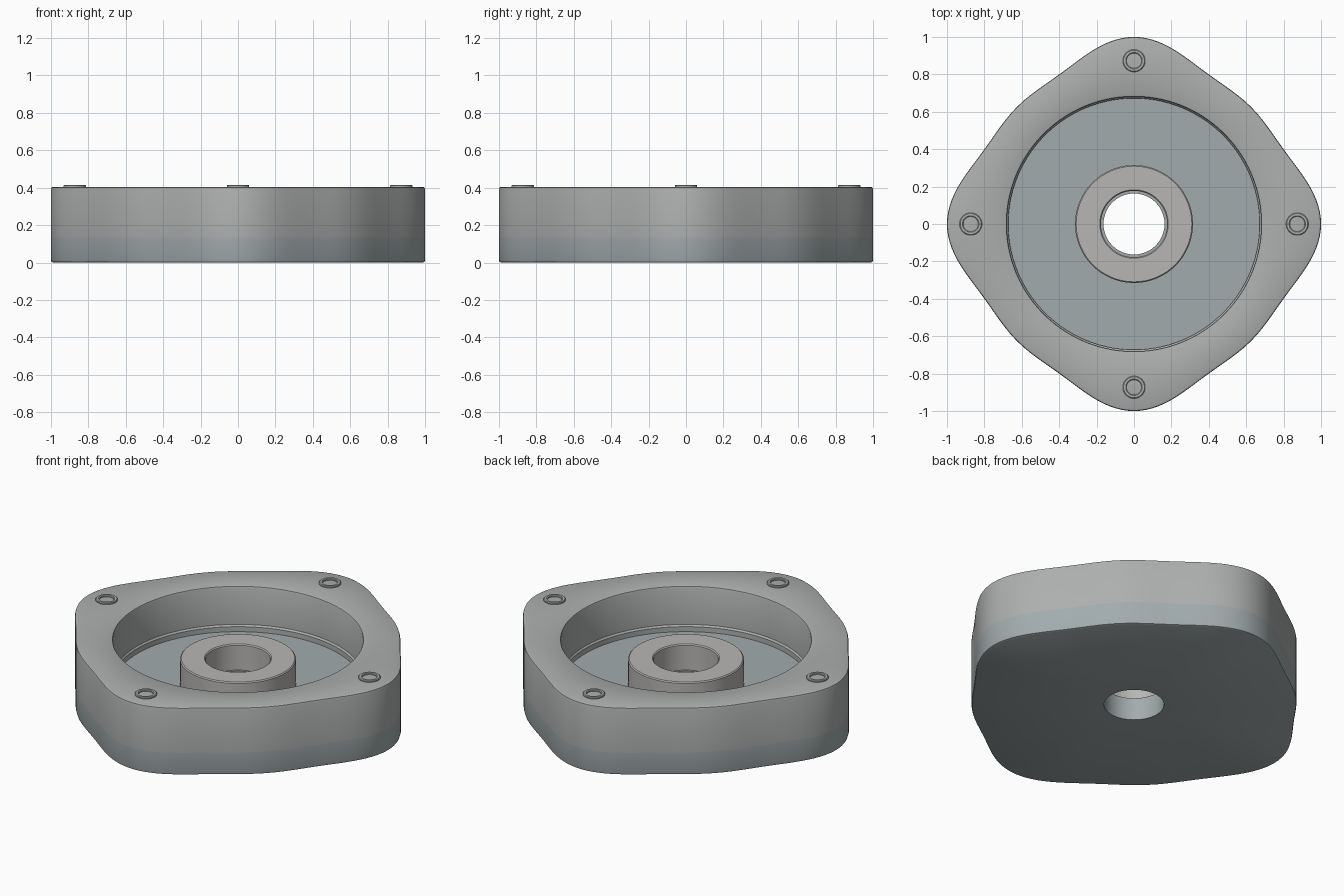
import bpy, bmesh, math

if "Cube" in bpy.data.objects:
    bpy.data.objects.remove(bpy.data.objects["Cube"])

SEG = 192

def material(name, rgb):
    m = bpy.data.materials.new(name)
    m.diffuse_color = (*rgb, 1)
    m.use_nodes = True
    m.node_tree.nodes["Principled BSDF"].inputs["Base Color"].default_value = m.diffuse_color
    return m

def lobed(inset):
    # Four-lobed outline, radius as a function of angle
    return lambda a: 0.925 + 0.0575 * math.cos(4 * a) + 0.0175 * math.cos(8 * a) - inset

def circle(radius):
    return lambda a: radius

def loft(name, rings, mat, centre=(0, 0, 0), seg=SEG):
    # Closed loop of (radius function, z) rings swept round the z axis
    bm = bmesh.new()
    loops = []
    for rad, z in rings:
        angles = [2 * math.pi * i / seg for i in range(seg)]
        loops.append([bm.verts.new((rad(a) * math.cos(a), rad(a) * math.sin(a), z)) for a in angles])
    for k, low in enumerate(loops):
        high = loops[(k + 1) % len(loops)]
        for i in range(seg):
            j = (i + 1) % seg
            bm.faces.new((low[i], low[j], high[j], high[i]))
    bmesh.ops.recalc_face_normals(bm, faces=bm.faces)
    mesh = bpy.data.meshes.new(name)
    bm.to_mesh(mesh)
    bm.free()
    mesh.materials.append(mat)
    ob = bpy.data.objects.new(name, mesh)
    bpy.context.collection.objects.link(ob)
    ob.location = centre
    bpy.ops.object.select_all(action='DESELECT')
    ob.select_set(True)
    bpy.context.view_layer.objects.active = ob
    bpy.ops.object.shade_smooth_by_angle(angle=math.radians(30))
    return ob

body_mat = material("body_grey", (0.42, 0.43, 0.43))
base_mat = material("base_blue_grey", (0.36, 0.41, 0.42))
hub_mat = material("hub_grey", (0.48, 0.47, 0.46))

FLOOR = 0.135

# Base plate with central through hole
loft("base_plate", [
    (lobed(0.012), 0), (lobed(0.003), 0.004), (lobed(0), 0.014), (lobed(0), FLOOR),
    (circle(0.163), FLOOR), (circle(0.163), 0)], base_mat)

# Housing wall with round pocket and a small lip at the floor
loft("housing_wall", [
    (lobed(0), FLOOR), (lobed(0), 0.391), (lobed(0.003), 0.401), (lobed(0.013), 0.405),
    (circle(0.69), 0.405), (circle(0.683), 0.402), (circle(0.68), 0.395),
    (circle(0.68), 0.175), (circle(0.672), 0.165), (circle(0.672), FLOOR)], body_mat)

# Central hub with chamfered bore
loft("hub", [
    (circle(0.315), FLOOR), (circle(0.315), 0.284), (circle(0.309), 0.29),
    (circle(0.183), 0.29), (circle(0.177), 0.284), (circle(0.177), FLOOR)], hub_mat)

# Raised ring on each lobe
for k in range(4):
    a = k * math.pi / 2
    loft(f"bolt_ring_{k + 1}", [
        (circle(0.06), 0.400), (circle(0.06), 0.411), (circle(0.056), 0.415),
        (circle(0.044), 0.415), (circle(0.040), 0.411), (circle(0.040), 0.400)],
        body_mat, (0.873 * math.cos(a), 0.873 * math.sin(a), 0), 48)
